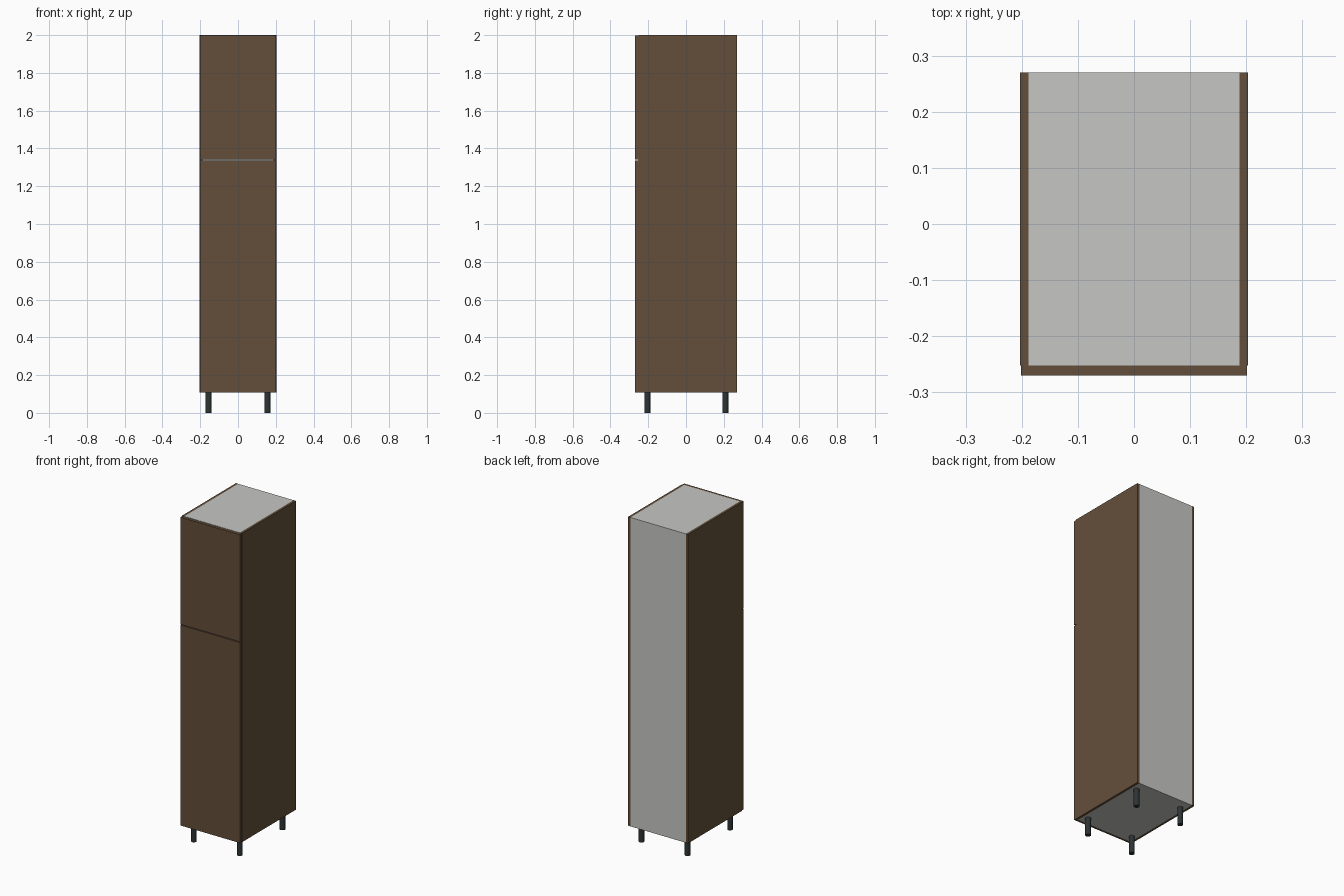
import bpy, bmesh

if "Cube" in bpy.data.objects:
    bpy.data.objects.remove(bpy.data.objects["Cube"])

def material(name, rgb):
    m = bpy.data.materials.new(name)
    m.diffuse_color = (*rgb, 1)
    m.use_nodes = True
    m.node_tree.nodes["Principled BSDF"].inputs["Base Color"].default_value = m.diffuse_color
    return m

WOOD = material("brown wood", (0.127, 0.078, 0.043))
BOARD = material("light grey board", (0.565, 0.565, 0.55))
METAL = material("dark leg", (0.026, 0.034, 0.036))

def finish(name, bm, mat):
    me = bpy.data.meshes.new(name)
    bm.to_mesh(me)
    bm.free()
    me.materials.append(mat)
    ob = bpy.data.objects.new(name, me)
    bpy.context.collection.objects.link(ob)
    return ob

def box(name, x, y, z, mat):
    """Box from (min, max) ranges on each axis."""
    bm = bmesh.new()
    bmesh.ops.create_cube(bm, size=1)
    for v in bm.verts:
        v.co = [r[0] if c < 0 else r[1] for c, r in zip(v.co, (x, y, z))]
    return finish(name, bm, mat)

W, T = 0.203, 0.015            # half width, board thickness
FRONT, CARCASS, BACK = -0.27, -0.252, 0.27
BOTTOM, TOP = 0.107, 2.0
IN = W - T

# Side panels
box("left_side", (-W, -IN), (CARCASS, BACK), (BOTTOM, TOP), WOOD)
box("right_side", (IN, W), (CARCASS, BACK), (BOTTOM, TOP), WOOD)

# Carcass boards between the sides
box("top_board", (-IN, IN), (CARCASS, BACK), (TOP - T, TOP), BOARD)
box("bottom_board", (-IN, IN), (CARCASS, BACK), (BOTTOM, BOTTOM + T), BOARD)
box("back_board", (-IN, IN), (BACK - 0.005, BACK), (BOTTOM + T, TOP - T), BOARD)
box("middle_shelf", (-IN, IN), (CARCASS, BACK - 0.005), (1.332, 1.347), BOARD)

# Doors with a narrow gap between them
box("lower_door", (-0.201, 0.201), (FRONT, CARCASS), (BOTTOM + 0.002, 1.337), WOOD)
box("upper_door", (-0.201, 0.201), (FRONT, CARCASS), (1.342, TOP - 0.002), WOOD)

# Four round legs
for xn, x in (("left", -0.156), ("right", 0.156)):
    for yn, y in (("front", -0.205), ("back", 0.208)):
        bm = bmesh.new()
        bmesh.ops.create_cone(bm, cap_ends=True, segments=24,
                              radius1=0.016, radius2=0.016, depth=BOTTOM)
        for f in bm.faces:
            f.smooth = len(f.verts) == 4
        for e in bm.edges:
            e.smooth = all(len(f.verts) == 4 for f in e.link_faces)
        bmesh.ops.translate(bm, verts=bm.verts, vec=(x, y, BOTTOM / 2))
        finish(f"{yn}_{xn}_leg", bm, METAL)
